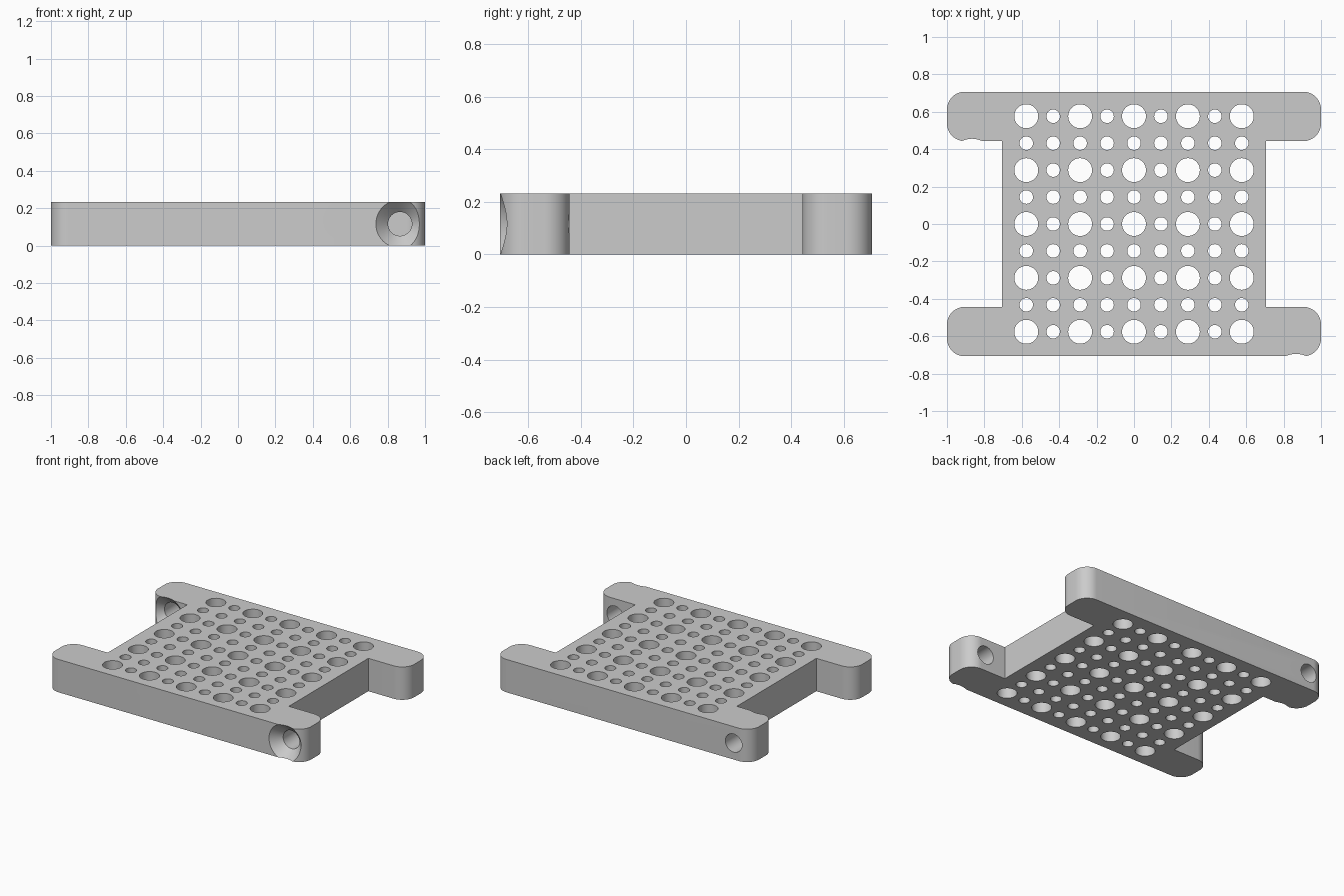
import bpy, bmesh, math

HEIGHT = 0.232
BODY = 0.707          # half width of the central plate
ARM_IN = 0.443        # inner edge of the arms
CORNER = 0.095        # arm corner radius
PITCH = 0.144         # hole grid spacing
BIG, SMALL = 0.064, 0.036
SCREW_X = 0.866

default = bpy.data.objects.get("Cube")
if default:
    bpy.data.objects.remove(default, do_unlink=True)

grey = bpy.data.materials.new("light grey")
grey.use_nodes = True
colour = (0.6, 0.6, 0.6, 1)
grey.diffuse_color = colour
grey.node_tree.nodes["Principled BSDF"].inputs["Base Color"].default_value = colour


def make_object(name, bm):
    bmesh.ops.recalc_face_normals(bm, faces=bm.faces)
    mesh = bpy.data.meshes.new(name)
    bm.to_mesh(mesh)
    bm.free()
    mesh.materials.append(grey)
    obj = bpy.data.objects.new(name, mesh)
    bpy.context.collection.objects.link(obj)
    return obj


def prism(bm, points, z0, z1):
    """Solid with the given outline, from z0 up to z1."""
    low = [bm.verts.new((x, y, z0)) for x, y in points]
    high = [bm.verts.new((x, y, z1)) for x, y in points]
    bm.faces.new(low[::-1])
    bm.faces.new(high)
    for i in range(len(low)):
        j = (i + 1) % len(low)
        bm.faces.new((low[i], low[j], high[j], high[i]))


def arc(cx, cy, r, start, end, steps):
    angles = [math.radians(start + (end - start) * i / steps) for i in range(steps + 1)]
    return [(cx + r * math.cos(a), cy + r * math.sin(a)) for a in angles]


# H-shaped plate with rounded arm ends
quarter = [(BODY, ARM_IN)]
quarter += arc(1 - CORNER, ARM_IN + CORNER, CORNER, -90, 0, 12)
quarter += arc(1 - CORNER, BODY - CORNER, CORNER, 0, 90, 12)
right_half = [(x, -y) for x, y in reversed(quarter)] + quarter
outline = right_half + [(-x, y) for x, y in reversed(right_half)]
bm = bmesh.new()
prism(bm, outline, 0, HEIGHT)
plate = make_object("mounting_plate", bm)

# Grid of vertical holes, large ones at every second position both ways
bm = bmesh.new()
for i in range(-4, 5):
    for j in range(-4, 5):
        r = BIG if i % 2 == 0 and j % 2 == 0 else SMALL
        ring = arc(i * PITCH, j * PITCH, r, 0, 360, 32)[:-1]
        prism(bm, ring, -0.05, HEIGHT + 0.05)
cutters = [make_object("hole_grid_cutter", bm)]


def countersink(name, x, face_y):
    """Screw hole along y, with its conical mouth on the face at face_y."""
    profile = [(-0.015, 0.144), (0.065, BIG), (0.32, BIG)]
    bm = bmesh.new()
    rings = [[bm.verts.new((x + px, face_y + depth, HEIGHT / 2 + pz))
              for px, pz in arc(0, 0, r, 0, 360, 48)[:-1]]
             for depth, r in profile]
    for a, b in zip(rings, rings[1:]):
        for i in range(len(a)):
            j = (i + 1) % len(a)
            bm.faces.new((a[i], a[j], b[j], b[i]))
    bm.faces.new(rings[0])
    bm.faces.new(rings[-1])
    return make_object(name, bm)


# Screw holes in two opposite arms, both opening towards the front
cutters.append(countersink("front_screw_cutter", SCREW_X, -BODY))
cutters.append(countersink("back_screw_cutter", -SCREW_X, ARM_IN))

# Cut everything out of the plate
bpy.ops.object.select_all(action='DESELECT')
plate.select_set(True)
bpy.context.view_layer.objects.active = plate
for cutter in cutters:
    mod = plate.modifiers.new(cutter.name, 'BOOLEAN')
    mod.operation = 'DIFFERENCE'
    mod.solver = 'EXACT'
    mod.object = cutter
    bpy.ops.object.modifier_apply(modifier=mod.name)
    bpy.data.objects.remove(cutter, do_unlink=True)

bpy.ops.object.shade_smooth_by_angle(angle=math.radians(30))
